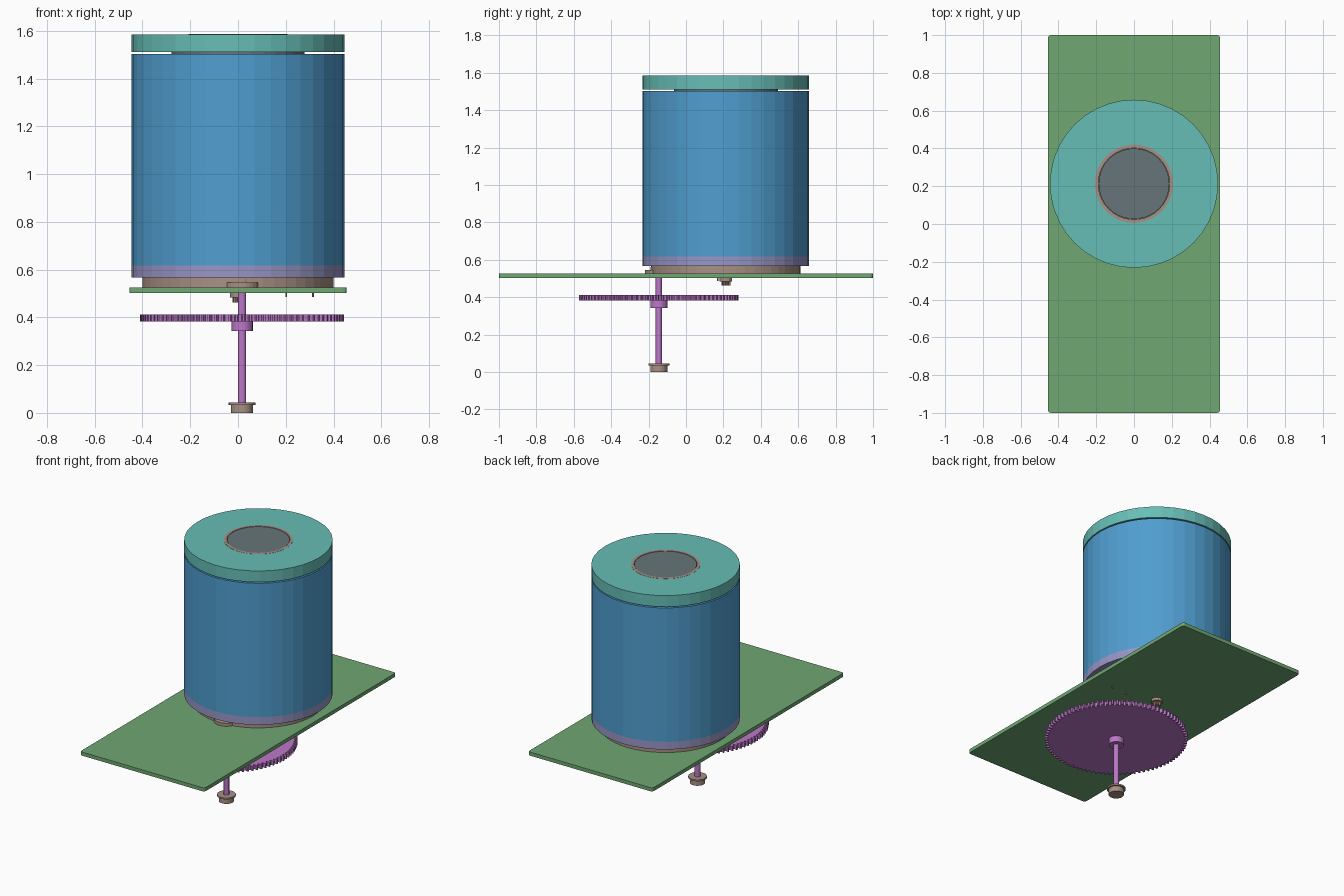
import bpy, bmesh, math

if "Cube" in bpy.data.objects:
    bpy.data.objects.remove(bpy.data.objects["Cube"])


def srgb(r, g, b):
    f = lambda c: ((c / 255 + 0.055) / 1.055) ** 2.4 if c > 10 else c / 255 / 12.92
    return (f(r), f(g), f(b), 1)


def mat(name, *rgb):
    m = bpy.data.materials.new(name)
    m.diffuse_color = srgb(*rgb)
    m.use_nodes = True
    m.node_tree.nodes["Principled BSDF"].inputs["Base Color"].default_value = m.diffuse_color
    return m


TEAL = mat("teal", 103, 190, 182)
BLUE = mat("blue", 80, 158, 208)
LAVENDER = mat("lavender", 152, 150, 198)
BROWN = mat("warm grey", 168, 144, 132)
GREEN = mat("green", 112, 168, 114)
PURPLE = mat("purple", 188, 120, 200)
GREY = mat("slate grey", 102, 117, 120)


def finish(name, bm, m):
    bmesh.ops.recalc_face_normals(bm, faces=bm.faces)
    me = bpy.data.meshes.new(name)
    bm.to_mesh(me)
    bm.free()
    me.materials.append(m)
    ob = bpy.data.objects.new(name, me)
    bpy.context.collection.objects.link(ob)
    return ob


def prism(name, outline, z0, z1, m):
    """Extrude an xy outline from z0 to z1."""
    bm = bmesh.new()
    f = bm.faces.new([bm.verts.new((x, y, z0)) for x, y in outline])
    top = bmesh.ops.extrude_face_region(bm, geom=[f])["geom"]
    for v in top:
        if isinstance(v, bmesh.types.BMVert):
            v.co.z = z1
    return finish(name, bm, m)


def lathe(name, centre, profile, m, n=32, closed=False):
    """Spin (radius, z) points round a vertical axis, capped or as a closed ring."""
    bm = bmesh.new()
    rings = []
    for r, z in profile:
        rings.append([bm.verts.new((centre[0] + r * math.cos(2 * math.pi * i / n),
                                    centre[1] + r * math.sin(2 * math.pi * i / n), z))
                      for i in range(n)])
    pairs = list(zip(rings, rings[1:]))
    if closed:
        pairs.append((rings[-1], rings[0]))
    else:
        bm.faces.new(rings[0])
        bm.faces.new(rings[-1])
    for a, b in pairs:
        for i in range(n):
            j = (i + 1) % n
            bm.faces.new((a[i], a[j], b[j], b[i]))
    return finish(name, bm, m)


def cyl(name, c, r, z0, z1, m, n=32):
    return lathe(name, c, [(r, z0), (r, z1)], m, n)


def gear(name, c, r_root, r_tip, teeth, z0, z1, m):
    pts = []
    for i in range(teeth):
        for frac, r in ((0, r_root), (0.4, r_root), (0.55, r_tip), (0.85, r_tip)):
            a = 2 * math.pi * (i + frac) / teeth
            pts.append((c[0] + r * math.cos(a), c[1] + r * math.sin(a)))
    return prism(name, pts, z0, z1, m)


DRUM = (0, 0.213)
AXLE = (0.017, -0.145)

# base plate with slightly rounded corners
corners = []
for k, (sx, sy) in enumerate(((1, 1), (-1, 1), (-1, -1), (1, -1))):
    for s in range(4):
        a = math.pi / 2 * (k + s / 3)
        corners.append((sx * 0.44 + 0.015 * math.cos(a), sy * 0.985 + 0.015 * math.sin(a)))
prism("base_plate", corners, 0.502, 0.526, GREEN)

# drum stack
cyl("drum_seat", DRUM, 0.40, 0.526, 0.567, BROWN, 48)
cyl("drum_lower_band", DRUM, 0.445, 0.567, 0.618, LAVENDER, 40)
cyl("drum_body", DRUM, 0.445, 0.618, 1.503, BLUE, 40)
cyl("lid_neck", DRUM, 0.278, 1.503, 1.512, GREY)
lathe("lid", DRUM, [(0.445, 1.511), (0.445, 1.585), (0.207, 1.585), (0.207, 1.511)],
      TEAL, 40, closed=True)
lathe("lid_ring", DRUM, [(0.207, 1.512), (0.207, 1.586), (0.189, 1.586), (0.189, 1.512)],
      BROWN, 40, closed=True)
cyl("lid_core", DRUM, 0.187, 1.512, 1.584, GREY, 40)

# axle with large gear and hub
cyl("axle", AXLE, 0.017, 0.02, 0.56, PURPLE, 20)
gear("large_gear", AXLE, 0.408, 0.427, 90, 0.382, 0.412, PURPLE)
cyl("gear_hub", AXLE, 0.045, 0.342, 0.383, PURPLE, 24)

# flanged bushings: foot and plate
lathe("foot_bushing", AXLE, [(0.046, 0), (0.046, 0.034), (0.056, 0.034), (0.056, 0.044)],
      BROWN, 28)
cyl("plate_bushing", AXLE, 0.074, 0.526, 0.546, BROWN, 28)
cyl("plate_bushing_collar", AXLE, 0.045, 0.546, 0.562, BROWN, 28)

# motor pinion and contact pins below the plate
cyl("pinion_collar", DRUM, 0.034, 0.484, 0.503, BROWN, 12)
gear("pinion", DRUM, 0.016, 0.024, 8, 0.462, 0.485, BROWN)
for i, x in enumerate((0.202, 0.314)):
    cyl(f"contact_pin_{i + 1}", (x, 0.17), 0.004, 0.486, 0.503, BROWN, 8)
